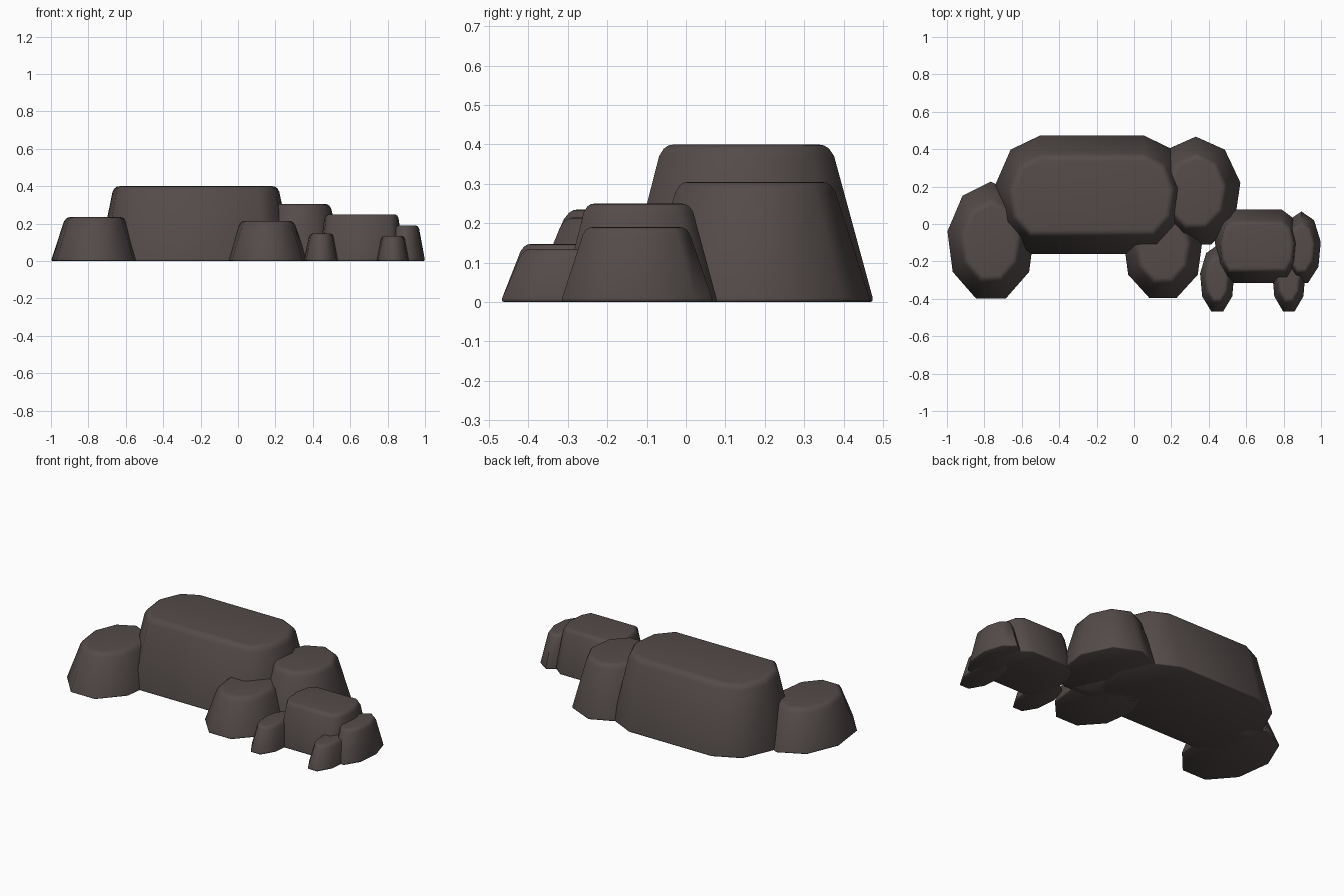
import bpy, bmesh, math

if "Cube" in bpy.data.objects:
    bpy.data.objects.remove(bpy.data.objects["Cube"])

# one dark stone colour
stone = bpy.data.materials.new("dark_brown_grey_stone")
stone.diffuse_color = (0.088, 0.071, 0.068, 1)
stone.use_nodes = True
stone.node_tree.nodes["Principled BSDF"].inputs["Base Color"].default_value = stone.diffuse_color

SIDES = 9
TAPER = 0.67  # top size relative to the base


def outline(rx, ry, half):
    """Nine-sided plan with a point at the back, stretched along x by half."""
    pts = []
    for i in range(SIDES):
        a = math.pi / 2 + math.tau * i / SIDES
        c, s = math.cos(a), math.sin(a)
        if i == 0 and half:
            pts.append((half, ry))
            pts.append((-half, ry))
        else:
            pts.append((rx * c + math.copysign(half, c), ry * s))
    return pts


def rock(name, cx, cy, rx, ry, height, half=0.0, soft=0.025):
    """Tapered boulder with a rounded top rim and a lightly softened foot."""
    low = 0.010
    # (height, inset) of each ring from foot to top
    rings = [(0, 0.008), (low * 0.3, 0.002), (low, 0),
             (height - soft, 0), (height - soft * 0.35, soft * 0.25),
             (height - soft * 0.08, soft * 0.6), (height, soft * 1.1)]
    bm = bmesh.new()
    loops = []
    for z, inset in rings:
        k = 1 - (1 - TAPER) * z / height
        d = min(inset, rx * 0.3)
        loops.append([bm.verts.new((cx + x, cy + y, z))
                      for x, y in outline(rx * k - d, ry * k - d, half)])
    n = len(loops[0])
    for a, b in zip(loops, loops[1:]):
        for i in range(n):
            j = (i + 1) % n
            bm.faces.new((a[i], a[j], b[j], b[i]))
    bm.faces.new(loops[0][::-1])
    bm.faces.new(loops[-1])
    bmesh.ops.recalc_face_normals(bm, faces=bm.faces)
    me = bpy.data.meshes.new(name)
    bm.to_mesh(me)
    bm.free()
    me.materials.append(stone)
    ob = bpy.data.objects.new(name, me)
    bpy.context.collection.objects.link(ob)
    bpy.ops.object.select_all(action='DESELECT')
    ob.select_set(True)
    bpy.context.view_layer.objects.active = ob
    bpy.ops.object.shade_smooth_by_angle(angle=math.radians(62))


# large cluster
rock("main_long_boulder", -0.225, 0.147, 0.25, 0.33, 0.40, half=0.275, soft=0.03)
rock("left_boulder", -0.765, -0.095, 0.239, 0.325, 0.235)
rock("back_right_boulder", 0.33, 0.17, 0.245, 0.30, 0.305)
rock("front_middle_boulder", 0.155, -0.13, 0.218, 0.285, 0.215)

# small cluster
rock("small_long_boulder", 0.66, -0.125, 0.10, 0.205, 0.25, half=0.13, soft=0.022)
rock("right_end_stone", 0.895, -0.13, 0.107, 0.20, 0.19, soft=0.018)
rock("front_left_pebble", 0.445, -0.296, 0.095, 0.186, 0.147, soft=0.018)
rock("front_right_pebble", 0.828, -0.296, 0.092, 0.186, 0.135, soft=0.018)
